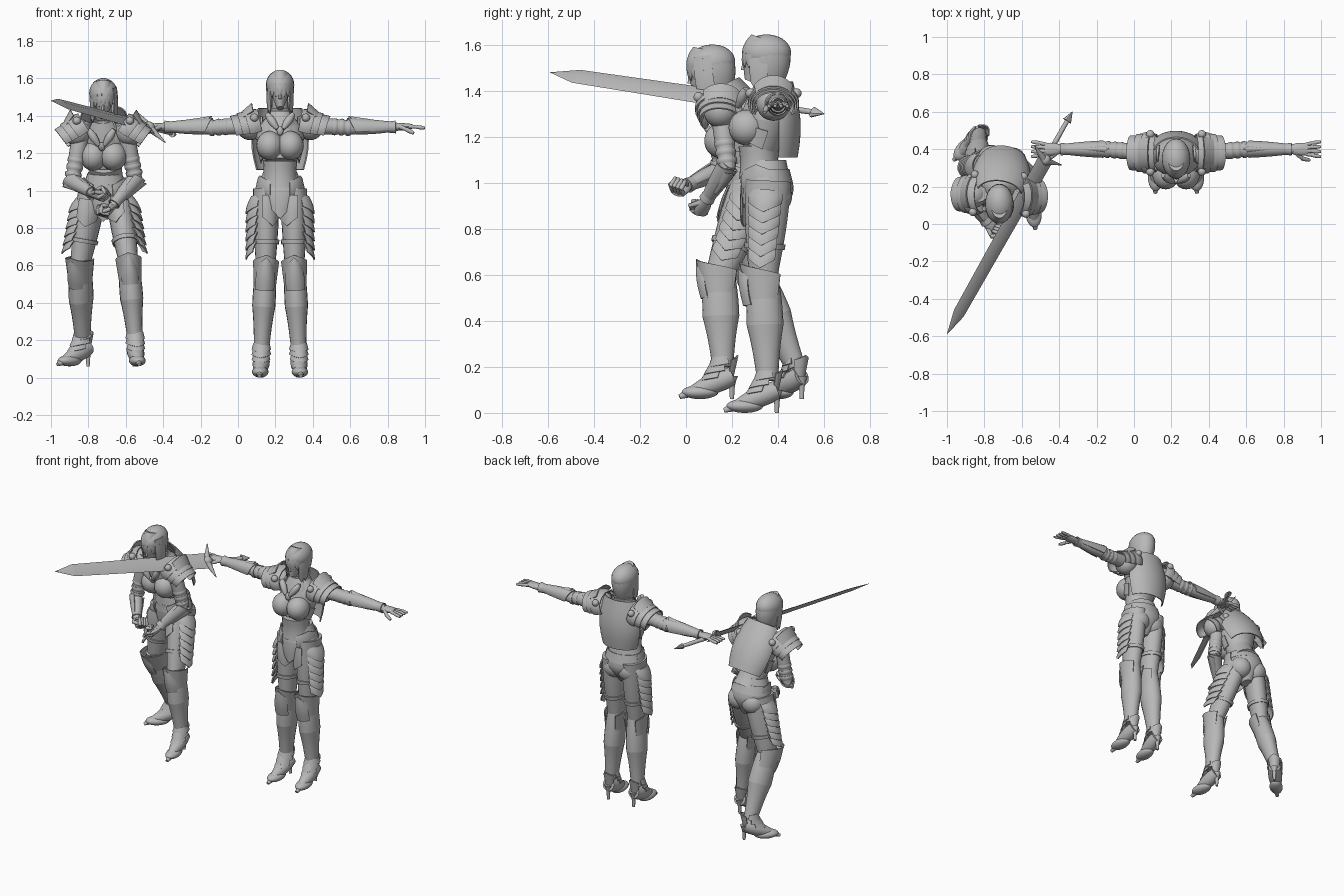
import bpy, bmesh, math
from mathutils import Vector, Matrix

cube = bpy.data.objects.get("Cube")
if cube:
    bpy.data.objects.remove(cube)

GREY = (.48, .48, .48, 1)
SIDES = (-1, 1)
FRONT = Vector((0, -1, 0))
UP = Vector((0, 0, 1))
move = Matrix.Translation

material = bpy.data.materials.new("plain grey")
material.use_nodes = True
material.diffuse_color = GREY
material.node_tree.nodes["Principled BSDF"].inputs["Base Color"].default_value = GREY


def turn(degrees, axis):
    return Matrix.Rotation(math.radians(degrees), 4, axis)


def finish(name, bm, place, thick=0):
    """Place the mesh, thicken plates and shade it."""
    bm.transform(place)
    bmesh.ops.recalc_face_normals(bm, faces=bm.faces[:])
    if thick:
        bmesh.ops.solidify(bm, geom=bm.faces[:], thickness=thick)
        bmesh.ops.recalc_face_normals(bm, faces=bm.faces[:])
    mesh = bpy.data.meshes.new(name)
    bm.to_mesh(mesh)
    bm.free()
    mesh.materials.append(material)
    mesh.shade_smooth()
    mesh.set_sharp_from_angle(angle=math.radians(30))
    bpy.context.scene.collection.objects.link(bpy.data.objects.new(name, mesh))


def pair(radius):
    return radius if isinstance(radius, tuple) else (radius, radius)


def shell(name, place, start, end, bulge=0, span=(0, 1), shift=0, middle=0, arc=180,
          peak=0, thick=0, segments=20, rings=7):
    """Sweep an ellipse along local z; a part arc makes a plate whose end is peaked."""
    closed = arc == 180
    bm = bmesh.new()
    rows = []
    for i in range(rings):
        t = i / (rings - 1)
        swell = 1 + bulge * math.sin(math.pi * t)
        wide, deep = [(a + (b - a) * t) * swell for a, b in zip(pair(start), pair(end))]
        z = span[0] + (span[1] - span[0]) * t
        row = []
        for j in range(segments if closed else segments + 1):
            u = 2 * j / segments - 1
            angle = math.radians(middle + arc * u)
            row.append(bm.verts.new((wide * math.sin(angle), shift - deep * math.cos(angle),
                                     z + peak * t * (1 - abs(u)))))
        rows.append(row)
    for low, high in zip(rows, rows[1:]):
        for j in range(segments):
            k = (j + 1) % len(low)
            bm.faces.new((low[j], low[k], high[k], high[j]))
    if closed and not thick:
        bm.faces.new(rows[0])
        bm.faces.new(rows[-1])
    finish(name, bm, place, thick)


def plate(name, place, start, end, **options):
    shell(name, place, start, end, thick=.007, **options)


def ball(name, place, centre, size):
    bm = bmesh.new()
    bmesh.ops.create_uvsphere(bm, u_segments=20, v_segments=14, radius=1)
    scale = size if isinstance(size, tuple) else (size, size, size)
    finish(name, bm, place @ move(centre) @ Matrix.Diagonal((*scale, 1)))


def frame(origin, axis, front):
    """Local z follows the axis, local -y faces front."""
    z = Vector(axis).normalized()
    front = Vector(front)
    y = -(front - z * front.dot(z)).normalized()
    place = Matrix((y.cross(z), y, z)).transposed().to_4x4()
    place.translation = origin
    return place


def bone(a, b, front=FRONT):
    """Frame from a to b whose local z runs from nought to one."""
    axis = Vector(b) - Vector(a)
    return frame(a, axis, front) @ Matrix.Diagonal((1, 1, axis.length, 1))


def make_head(place):
    shell("neck", place @ bone((0, 0, -.05), (0, -.01, .1)), .043, .043)
    shell("face", place @ bone((0, -.09, .04), (0, -.02, .22)), (.018, .026), (.045, .07), bulge=.6)
    plate("hair_back", place, (.05, .07), (.074, .1), bulge=.13, span=(.03, .17), shift=-.017,
          middle=180, arc=112)
    ball("hair_crown", place, (0, -.02, .165), (.076, .107, .08))
    for angle in range(-80, 81, 20):
        tip = .13 if abs(angle) < 50 else .04
        plate("hair_lock", place, (.064, .092), (.068, .1), bulge=.1, span=(.2, tip), shift=-.022,
              middle=angle, arc=13, peak=-.03, segments=6)
    shell("nose", place @ bone((0, -.118, .09), (0, -.115, .14)), (.01, .014), .005, segments=14)
    ball("mouth", place, (0, -.107, .073), .011)
    for side in SIDES:
        ball("eye", place, (side * .024, -.107, .127), .011)


def make_torso(place):
    spine = place @ bone((0, .01, -.06), (0, .005, .08))
    shell("waist", spine, (.097, .09), (.092, .087), bulge=-.07)
    ribs = place @ bone((0, .005, .07), (0, .045, .2))
    shell("ribs", ribs, (.09, .085), (.128, .104))
    shell("shoulders", place @ bone((0, .045, .19), (0, .06, .34)), (.128, .104), .05, bulge=.25)
    plate("back_plate", place, (.13, .1), (.12, .08), bulge=.25, span=(.03, .36), shift=.075,
          middle=180, arc=80)
    plate("rib_plate", ribs, (.125, .108), (.105, .1), span=(.6, 0), arc=100, peak=.2)
    plate("gorget", place, (.06, .06), (.11, .12), bulge=.1, span=(.345, .21), shift=.045,
          arc=60, peak=-.03)
    plate("collar", place, .07, .065, bulge=-.1, span=(.31, .36), shift=.058)
    ball("chest_gem", place, (0, -.08, .24), (.018, .015, .026))
    for side in SIDES:
        ball("breast_cup", place, (side * .055, -.045, .16), (.072, .08, .078))
        wing = place @ bone((side * .015, -.085, .25), (side * .07, -.05, .33))
        shell("gorget_wing", wing, .01, .012, bulge=1)


def make_pelvis(place):
    shell("hips", place, (.13, .11), (.09, .09), span=(0, .1), shift=-.01)
    shell("groin", place, (.13, .11), (.03, .04), bulge=.3, span=(0, -.15))
    plate("belt", place, (.135, .115), (.12, .1), span=(0, .06), shift=-.005)
    plate("crotch_plate", place, (.125, .11), (.11, .115), bulge=.06, span=(.05, -.07),
          arc=42, peak=-.08)
    for side in SIDES:
        plate("hip_guard", place, .12, .12, bulge=.07, span=(-.04, .05), middle=side * 65,
              arc=40, peak=.03)
        ball("buttock", place, (side * .056, .03, -.06), .076)


def make_leg(side, hip, knee, base, toe, front):
    base, toe = Vector(base), Vector(toe).normalized()
    thigh = bone(hip, knee, front)
    shell("thigh", thigh, (.07, .1), (.05, .06), bulge=.1, span=(-.1, 1))
    plate("thigh_band", thigh, (.073, .09), (.07, .087), span=(.6, .66))
    plate("thigh_front_plate", thigh, (.08, .107), (.077, .105), bulge=.04, span=(0, .3),
          middle=side * 28, arc=42, peak=.12)
    outer = bone(hip, knee, (side, -.15, 0))
    for i in range(6):
        top = i / 8
        plate("thigh_scale", outer, .08, (.087, .11), bulge=.06, span=(top, top + .15),
              arc=58 - i * 3, peak=.1)
    # Boot with a flared cuff and a pointed knee
    shin = bone(knee, base + UP * .14, front)
    calf = (.062, .08)
    shell("boot_calf", shin, (.05, .062), calf, bulge=.07, span=(-.1, .45))
    shell("boot_shaft", shin, calf, (.04, .045), bulge=-.06, span=(.45, 1))
    plate("boot_cuff", shin, (.06, .077), (.07, .1), span=(.2, -.04), arc=140, peak=-.14)
    plate("knee_plate", shin, (.058, .085), (.05, .1), bulge=.08, span=(.25, -.03), arc=50, peak=-.12)
    # High-heeled shoe with layered ankle guards
    heel = base - toe * .04
    shell("shoe", bone(heel + UP * .1, base + toe * .19 + UP * .01, UP), .04, .01, bulge=.6)
    shell("shoe_heel", bone(heel + UP * .1, heel, toe), .026, .009, bulge=-.3)
    ankle = frame(base, UP, toe)
    ball("toe_box", ankle, (0, -.1, .03), (.044, .08, .03))
    for i in range(3):
        top = .185 - i * .03
        plate("ankle_guard", ankle, (.043, .047 + i * .01), (.052, .064 + i * .02),
              span=(top, top - .03), arc=110 - i * 18, peak=-.02)
    plate("heel_spur", ankle, (.036, .048), (.046, .068), span=(.1, .17), middle=180, arc=60, peak=.02)


def make_hand(side, place, fist):
    shell("palm", place, (.023, .018), (.031, .013), bulge=.25, span=(-.02, .075))
    joints = [(.035, .085), (.055, .05), (.03, .03)] if fist else [(.004, .1), (.01, .14)]
    for i in range(4):
        x = (i - 1.5) * .017
        chain = [Vector((x, 0, .065))]
        for n, (y, z) in enumerate(joints):
            chain.append(Vector((x if fist else x * (1.3 + n / 4), y, z)))
        for a, b in zip(chain, chain[1:]):
            shell("finger", place @ bone(a, b, (.1, -1, -.1)), .009, .007, bulge=.3,
                  span=(-.1, 1.1), segments=14)
    tip = Vector((side * (.02 if fist else .058), .035, .08))
    knuckle = Vector((side * .05, .015, .045))
    for a, b in ((Vector((side * .02, 0, .01)), knuckle), (knuckle, tip)):
        shell("thumb", place @ bone(a, b), .011, .008, bulge=.2, span=(-.1, 1.1), segments=14)


def make_arm(side, shoulder, elbow, wrist, tip, cap, rise, outer, fist):
    upper = bone(shoulder, elbow, outer)
    shell("upper_arm", upper, .044, .035, bulge=.12, span=(-.15, 1.05))
    for i in range(3):
        low = .58 + i * .14
        plate("arm_band", upper, .043, .041, bulge=.08, span=(low, low + .1))
    lower = bone(elbow, wrist, outer)
    shell("forearm", lower, .032, .022, bulge=.3, span=(-.1, 1))
    plate("vambrace", lower, .028, (.046, .054), bulge=.06, span=(.9, .05), arc=115, peak=-.18)
    plate("elbow_fin", lower, (.01, .036), (.026, .064), span=(.6, .05), arc=80, peak=-.15)
    plate("cuff", lower, .03, .034, span=(.8, .95))
    make_hand(side, frame(wrist, Vector(tip) - Vector(wrist), outer), fist)
    # Layered shoulder armour
    armour = frame(shoulder, cap, rise)
    ball("shoulder_dome", armour, (0, 0, .03), .075)
    for i in range(3):
        low, size = (i - .7) * .038, 1 - i * .08
        plate("shoulder_plate", armour, (.1 * size, .08 * size), (.11 * size, .088 * size),
              bulge=.06, span=(low, low + .065), arc=118, peak=.012)
    plate("shoulder_flange", armour, (.1, .085), (.11, .12), span=(.06, 0), arc=50)
    for across in SIDES:
        ball("shoulder_boss", armour, (across * .1, -.04, 0), .022)


# Standing figure with arms outstretched
def at(x, y, z):
    return Vector((.225 + x, y, z))


make_head(move(at(0, .37, 1.4)))
make_torso(move(at(0, .31, 1.08)))
make_pelvis(move(at(0, .355, 1)))
for side in SIDES:
    make_leg(side, at(side * .075, .355, .97), at(side * .077, .335, .58), at(side * .1, .355, 0),
             (side * .06, -1, 0), FRONT)
    make_arm(side, at(side * .13, .38, 1.35), at(side * .39, .4, 1.335), at(side * .63, .4, 1.34),
             at(side * .77, .4, 1.345), (side, 0, -.2), UP, UP, fist=False)

# Stooping figure with crossed hands
yaw = turn(-7, "Z")
make_head(move((-.72, .15, 1.36)) @ turn(8, "X"))
make_torso(move((-.705, .285, 1.07)) @ yaw @ turn(31, "X"))
make_pelvis(move((-.71, .3, 1)) @ yaw @ turn(10, "X"))
make_leg(1, (-.635, .28, .95), (-.583, .145, .6), (-.55, .16, .06), (.12, -1, 0), FRONT)
make_leg(-1, (-.785, .31, .95), (-.845, .31, .6), (-.83, .475, .06), (-.7, -.7, 0), (-.5, -1, 0))
left_arm = [(-.605, .15, 1.33), (-.55, .18, 1.07), (-.67, .085, .92), (-.73, .05, .84)]
right_arm = [(-.835, .16, 1.33), (-.885, .15, 1.06), (-.78, 0, .985), (-.71, -.05, .945)]
for side, joints in ((1, left_arm), (-1, right_arm)):
    make_arm(side, *joints, cap=(side * .8, 0, -.5), rise=(side * .3, .1, .9),
             outer=(side * .8, .3, -.4), fist=True)

# Long sword lying across the shoulder
tip, end = Vector((-1, -.59, 1.48)), Vector((-.33, .6, 1.3))
axis = end - tip
width = Vector((.87, -.49, -.9))
sword = frame(tip, axis, width.cross(axis))
shell("blade_tip", sword, .001, (.042, .01), span=(0, .13), segments=4)
shell("blade", sword, (.042, .01), (.054, .014), span=(.13, 1.08), segments=4)
shell("grip", sword, .015, .012, span=(1.07, 1.33))
shell("pommel", sword, (.03, .018), .002, span=(1.32, axis.length), segments=8)
ball("guard_core", sword, (0, 0, 1.08), .03)
for side in SIDES:
    spike = sword @ bone((side * .02, 0, 1.08), (side * .12, 0, 1.11))
    shell("guard_spike", spike, .02, .002)
